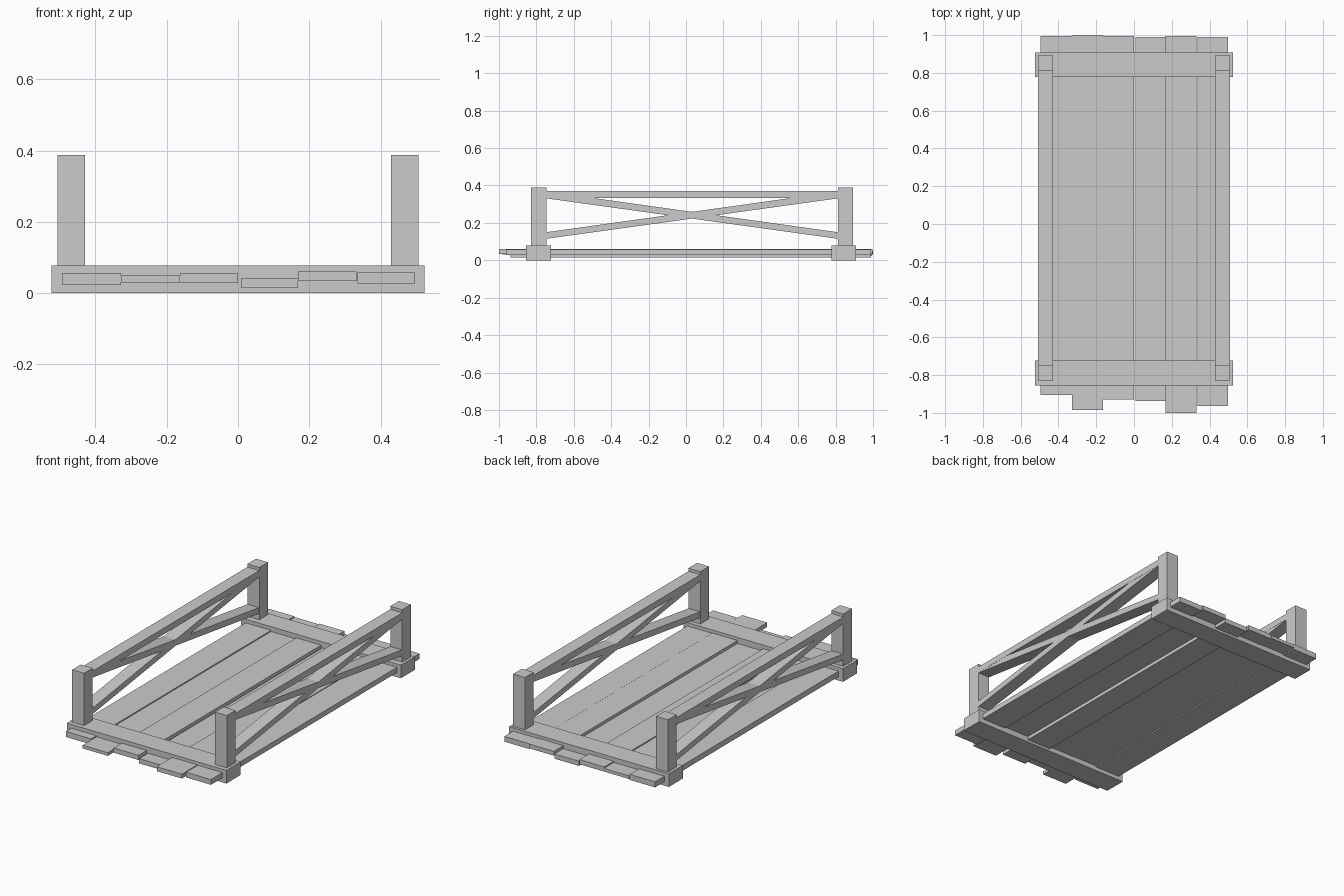
import bpy, bmesh
from mathutils import Vector

if "Cube" in bpy.data.objects:
    bpy.data.objects.remove(bpy.data.objects["Cube"])


def prism(name, x0, x1, profile):
    """Extrude a (y, z) profile along x."""
    bm = bmesh.new()
    face = bm.faces.new([bm.verts.new((x0, y, z)) for y, z in profile])
    ext = bmesh.ops.extrude_face_region(bm, geom=[face])
    verts = [g for g in ext["geom"] if isinstance(g, bmesh.types.BMVert)]
    bmesh.ops.translate(bm, verts=verts, vec=Vector((x1 - x0, 0, 0)))
    bmesh.ops.recalc_face_normals(bm, faces=bm.faces)
    mesh = bpy.data.meshes.new(name)
    bm.to_mesh(mesh)
    bm.free()
    ob = bpy.data.objects.new(name, mesh)
    bpy.context.collection.objects.link(ob)
    return ob


def box(name, x0, x1, y0, y1, z0, z1):
    return prism(name, x0, x1, [(y0, z0), (y1, z0), (y1, z1), (y0, z1)])


# Uneven deck planks: x0, x1, y0, y1, z0, z1
planks = [
    (-0.494, -0.328, -0.905, 0.995, 0.023, 0.056),
    (-0.328, -0.163, -0.985, 1.000, 0.030, 0.049),
    (-0.163, 0.000, -0.930, 0.996, 0.028, 0.056),
    (0.008, 0.168, -0.938, 0.990, 0.014, 0.042),
    (0.168, 0.332, -1.000, 0.996, 0.034, 0.060),
    (0.335, 0.497, -0.963, 0.990, 0.027, 0.058),
]
for i, p in enumerate(planks):
    box(f"deck_plank_{i + 1}", *p)

# Cross beams clasping both plank ends
box("front_beam", -0.523, 0.523, -0.855, -0.722, 0, 0.078)
box("back_beam", -0.523, 0.523, 0.777, 0.908, 0, 0.078)

# Railings: posts, top rail and crossed braces on each side
YF, YB = -0.747, 0.812
for side, x0, x1 in (("left", -0.507, -0.429), ("right", 0.429, 0.507)):
    box(f"{side}_front_post", x0, x1, -0.828, YF, 0.07, 0.388)
    box(f"{side}_back_post", x0, x1, YB, 0.893, 0.07, 0.388)
    box(f"{side}_top_rail", x0, x1, YF, YB, 0.333, 0.370)
    for tag, a, b in (("rising", YF, YB), ("falling", YB, YF)):
        prism(f"{side}_{tag}_brace", x0 + 0.001, x1 - 0.001,
              [(a, 0.115), (b, 0.331), (b, 0.368), (a, 0.150)])
